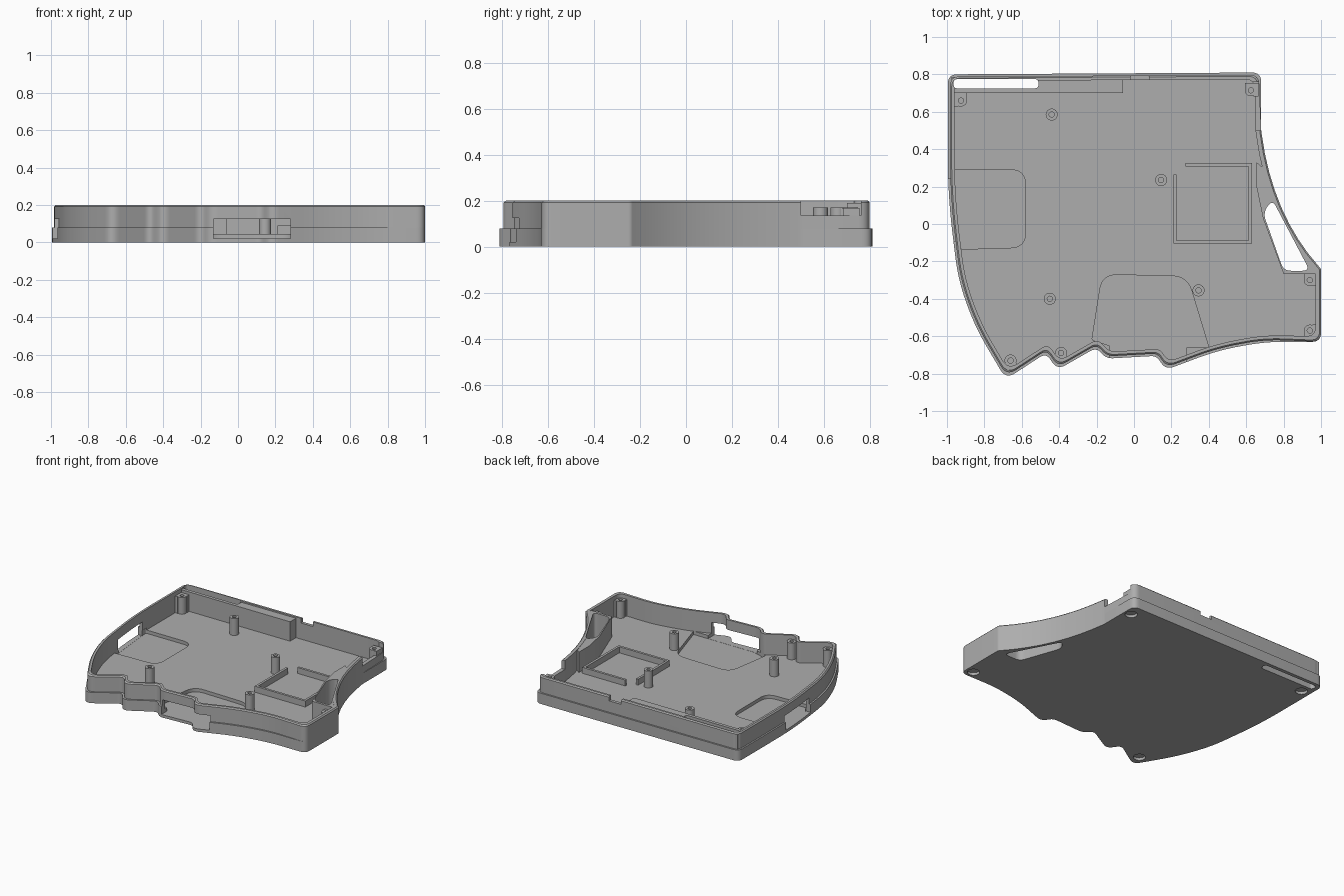
import bpy, bmesh, math
from mathutils import Vector

if "Cube" in bpy.data.objects:
    bpy.data.objects.remove(bpy.data.objects["Cube"])

GREY = 0.42
grey = bpy.data.materials.new("plain_grey")
grey.use_nodes = True
grey.diffuse_color = (GREY, GREY, GREY, 1)
grey.node_tree.nodes["Principled BSDF"].inputs["Base Color"].default_value = (GREY, GREY, GREY, 1)

FLOOR, STEP, TOP, WALL, LIP = 0.045, 0.08, 0.2, 0.03, 0.012


def loft(name, loops):
    """Join matching closed loops into one solid, capped at both ends."""
    bm = bmesh.new()
    rings = [[bm.verts.new(p) for p in loop] for loop in loops]
    n = len(rings[0])
    for a, b in zip(rings, rings[1:]):
        for i in range(n):
            j = (i + 1) % n
            bm.faces.new((a[i], a[j], b[j], b[i]))
    bm.faces.new(rings[0][::-1])
    bm.faces.new(rings[-1])
    bmesh.ops.recalc_face_normals(bm, faces=bm.faces)
    mesh = bpy.data.meshes.new(name)
    bm.to_mesh(mesh)
    bm.free()
    mesh.materials.append(grey)
    ob = bpy.data.objects.new(name, mesh)
    bpy.context.collection.objects.link(ob)
    return ob


def at(points, z):
    return [(p[0], p[1], z) for p in points]


def prism(name, points, low, high):
    return loft(name, [at(points, low), at(points, high)])


def box(name, x0, x1, y0, y1, z0, z1):
    return prism(name, [(x0, y0), (x1, y0), (x1, y1), (x0, y1)], z0, z1)


def circle(x, y, r, n=24):
    return [(x + r * math.cos(math.tau * i / n), y + r * math.sin(math.tau * i / n)) for i in range(n)]


def rounded(points, cuts, steps=8):
    """Replace each corner by a short curve."""
    out = []
    for i, (p, cut) in enumerate(zip(points, cuts)):
        p = Vector(p[:2])
        ends = []
        for q in (points[i - 1], points[(i + 1) % len(points)]):
            d = Vector(q[:2]) - p
            limit = 0.96 if cut > 0.3 else 0.48
            ends.append(p + d.normalized() * min(cut, limit * d.length))
        for k in range(steps + 1):
            t = k / steps
            out.append(ends[0] * (1 - t) ** 2 + p * 2 * t * (1 - t) + ends[1] * t * t)
    return out


def inset(points, amounts):
    """Move the corners of a counter-clockwise polygon inwards."""
    out = []
    for i, (p, amount) in enumerate(zip(points, amounts)):
        p = Vector(p)
        a = (p - Vector(points[i - 1])).normalized()
        b = (Vector(points[(i + 1) % len(points)]) - p).normalized()
        na, nb = Vector((-a.y, a.x)), Vector((-b.y, b.x))
        out.append(p + (na + nb) * amount / (1 + na.dot(nb)))
    return out


def cut(ob, cutters):
    for c in cutters:
        mod = ob.modifiers.new("cut", 'BOOLEAN')
        mod.operation, mod.solver, mod.object = 'DIFFERENCE', 'EXACT', c
        bpy.context.view_layer.objects.active = ob
        bpy.ops.object.modifier_apply(modifier=mod.name)


# Outline corners: x, y, rounding, share of the outer step
corners = [
    (-.995, .8, .05, 1), (-.995, .15, .2, 1), (-.94, -.3, .12, 1), (-.85, -.55, .12, 1),
    (-.685, -.83, .06, 1), (-.47, -.69, .04, 1), (-.41, -.78, .05, 1), (-.2, -.66, .04, 1),
    (-.15, -.72, .04, 1), (.12, -.705, .03, 1), (.17, -.78, .05, 1), (.45, -.675, .12, 1),
    (.7, -.63, .1, 1), (1, -.63, .05, 0), (1, -.24, .01, 0), (.74, .05, .9, 0),
    (.68, .5, .01, 0), (.68, .81, .05, 1)]
outline = [c[:2] for c in corners]
cuts = [c[2] for c in corners]


def ring(extra, stepped, z):
    return at(rounded(inset(outline, [extra + LIP * c[3] * stepped for c in corners]), cuts), z)


# Tray: stepped outer wall, bevelled rim, inner wall and floor
tray = loft("tray", [
    ring(0, 0, 0), ring(0, 0, STEP), ring(0, 1, STEP), ring(0, 1, TOP - .008),
    ring(.008, 1, TOP), ring(WALL, 0.5, TOP), ring(WALL, 0.5, FLOOR)])

# Thick back wall and side pillar
back_block = box("back_block", -.975, -.06, .7, .785, .02, TOP - .01)
side_pillar = prism("side_pillar", [
    (.655, .33), (.655, .2), (.69, .03), (.8, -.268), (.985, -.268),
    (.98, -.245), (.87, -.09), (.78, .08), (.715, .28)], .02, TOP - .003)

# Through openings
slot = prism("slot_cutter", rounded([(-.965, .725), (-.51, .725), (-.51, .775), (-.965, .775)], [.024] * 4), -.1, .4)
grip = prism("grip_cutter", rounded([(.74, .13), (.69, .06), (.8, -.25), (.94, -.25)], [.04] * 4), -.1, .4)

# Floor pockets, wall windows and rim notches
tray_cutters = [
    slot, grip,
    prism("side_pocket_cutter", rounded(
        [(-.965, .29), (-.925, -.135), (-.58, -.125), (-.58, .29)], [.01, .01, .08, .08]), .02, .06),
    prism("front_pocket_cutter", rounded(
        [(-.225, -.62), (-.1, -.66), (.4, -.66), (.285, -.28), (-.17, -.27)], [.01, .01, .01, .08, .08]), .02, .06),
    box("front_window_cutter", -.13, .28, -.9, -.61, .021, .125),
    box("side_window_cutter", -1.1, -.93, -.09, .24, .021, .125),
    box("side_notch_cutter", .63, .75, .5, .76, .135, .3),
    box("back_notch_cutter", -.02, .08, .75, .9, .165, .3)]

# Screw posts, those at the corners backed by a filler block
corner_posts = [(-.925, .66, -1, 1), (.625, .715, 1, 1), (.94, -.57, 1, -1),
                (-.66, -.73, 0, -1), (-.39, -.69, 0, -1), (.94, -.3, 1, 1)]
free_posts = [(-.44, .585), (.145, .235), (.345, -.355), (-.45, -.4)]
R, HOLE, POST_TOP = .032, .014, .17
for i, post in enumerate(corner_posts + free_posts):
    x, y = post[:2]
    loft(f"screw_post_{i + 1}", [
        at(circle(x, y, R), .03), at(circle(x, y, R), POST_TOP),
        at(circle(x, y, HOLE), POST_TOP), at(circle(x, y, HOLE), .06)])
    if len(post) > 2:
        dx, dy = post[2:]
        # two blocks leave the screw hole clear
        xs = sorted((x + dx * HOLE, x + dx * .04)) if dx else (x - R, x + R)
        ys = sorted((y + dy * HOLE, y + dy * .04))
        box(f"post_filler_{i + 1}", *xs, *ys, .03, POST_TOP - .001)
        if dx:
            box(f"post_web_{i + 1}", *xs, *sorted((y - dy * R, y + dy * HOLE)), .03, POST_TOP - .001)
            box(f"post_rib_{i + 1}", *sorted((x - dx * R, x + dx * HOLE)), *ys, .03, POST_TOP - .001)
    if i < 4:
        tray_cutters.append(prism(f"foot_cutter_{i + 1}", circle(x, y, .042), -.1, .02))

cut(tray, tray_cutters)
cut(back_block, [slot, box("block_foot_cutter", -.02, .08, .75, .9, .165, .3)])
cut(side_pillar, [grip])
for ob in [o for o in bpy.data.objects if "_cutter" in o.name]:
    bpy.data.objects.remove(ob)

# Low square fence on the floor, open at one corner
T, FENCE = .018, .09
box("fence_front", .21, .63, -.105, -.105 + T, .04, FENCE)
box("fence_right", .63 - T, .63, -.1, .325, .04, FENCE)
box("fence_back", .275, .625, .325 - T, .325, .04, FENCE - .001)
box("fence_left", .21, .21 + T, -.1, .265, .04, FENCE - .001)

# Smooth the curves, keep the edges crisp
bpy.ops.object.select_all(action='DESELECT')
for ob in bpy.context.collection.objects:
    if ob.type == 'MESH':
        ob.select_set(True)
        bpy.context.view_layer.objects.active = ob
bpy.ops.object.shade_smooth_by_angle(angle=math.radians(30))
